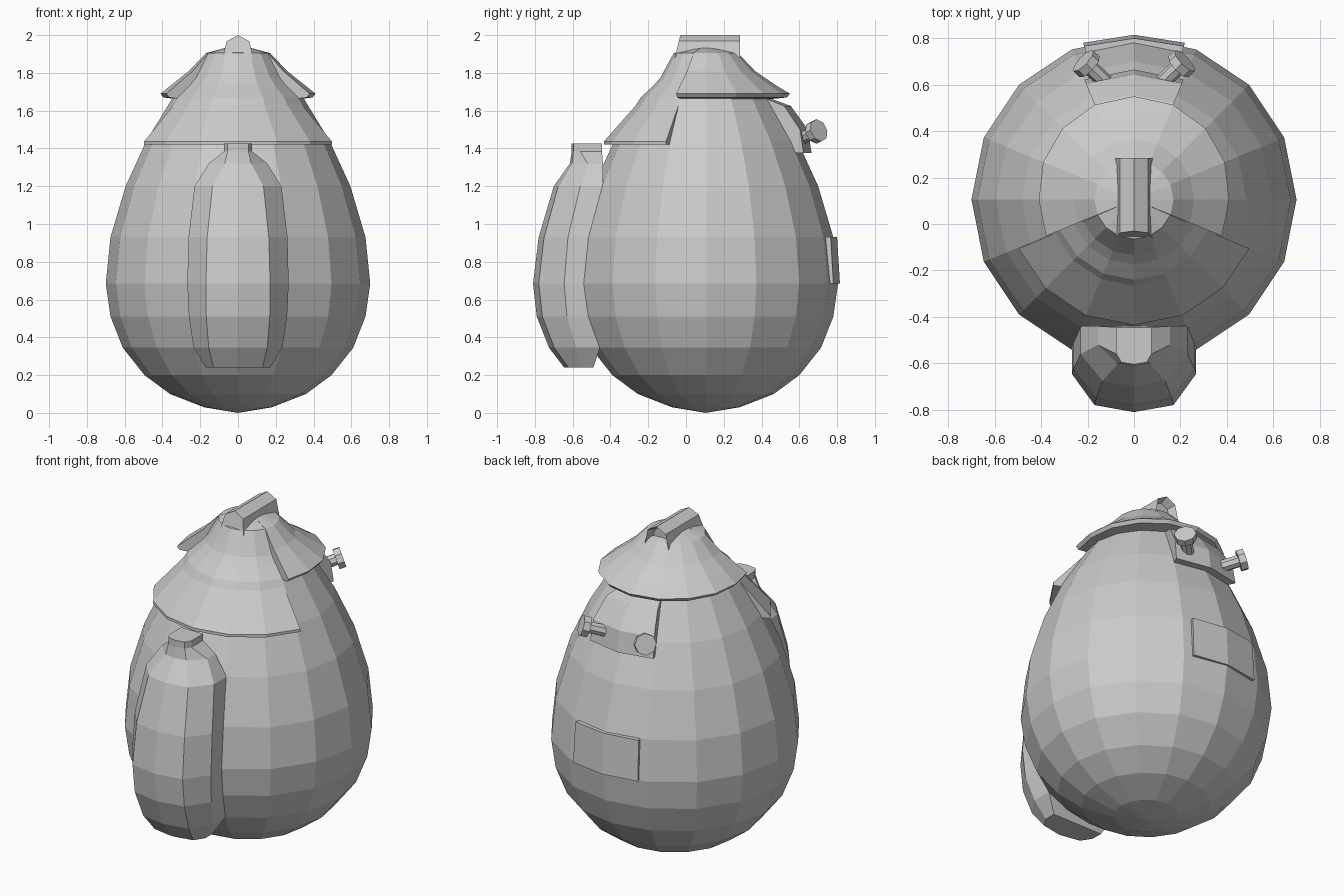
import bpy, bmesh
from math import radians, cos, sin
from mathutils import Vector

if "Cube" in bpy.data.objects:
    bpy.data.objects.remove(bpy.data.objects["Cube"])

CY = 0.105  # y of the egg axis


def finish(name, bm):
    bmesh.ops.remove_doubles(bm, verts=bm.verts, dist=0.0005)
    bmesh.ops.recalc_face_normals(bm, faces=bm.faces)
    me = bpy.data.meshes.new(name)
    bm.to_mesh(me)
    bm.free()
    ob = bpy.data.objects.new(name, me)
    bpy.context.collection.objects.link(ob)
    return ob


def bridge(bm, a, b, closed=True):
    n = len(a)
    for i in range(n if closed else n - 1):
        j = (i + 1) % n
        bm.faces.new((a[i], a[j], b[j], b[i]))


def sweep(name, angles, profile, full=False):
    """Turn a profile of (radius, z) about the egg axis; partial turns are capped.
    profile may be a function of the angle."""
    bm = bmesh.new()
    rings = []
    for a in angles:
        pts = profile(a) if callable(profile) else profile
        c, s = cos(radians(a)), sin(radians(a))
        rings.append([bm.verts.new((r * c, CY + r * s, z)) for r, z in pts])
    for a, b in zip(rings, rings[1:]):
        bridge(bm, a, b, not full)
    if full:
        bridge(bm, rings[-1], rings[0], False)
    else:
        bm.faces.new(rings[0])
        bm.faces.new(rings[-1])
    return finish(name, bm)


STEP = 22.5

# Egg body, 16 sides
sweep("body", [i * STEP for i in range(16)],
      [(0, 0), (0.18, 0.03), (0.36, 0.10), (0.495, 0.2), (0.61, 0.345),
       (0.675, 0.51), (0.7, 0.685), (0.675, 0.93), (0.595, 1.2), (0.485, 1.44),
       (0.345, 1.67), (0.15, 1.85), (0, 1.9)], full=True)

# Front half of the hood, hanging low
sweep("hood_front", [-157, -135, -112.5, -90, -67.5, -45, -23],
      [(0, 1.95), (0.17, 1.905), (0.24, 1.775), (0.54, 1.437), (0.54, 1.42),
       (0.45, 1.42), (0.15, 1.75), (0, 1.8)])


# Back half of the hood, flaring into a brim that is longest at the back
def brim(a):
    k = max(0.0, sin(radians(a)))
    return [(0, 1.95), (0.17, 1.905), (0.26, 1.81), (0.335 + 0.035 * k, 1.75 - 0.015 * k),
            (0.41 + 0.035 * k, 1.69), (0.395 + 0.035 * k, 1.67), (0.28, 1.655),
            (0.1, 1.75), (0, 1.8)]


sweep("hood_brim", [i * STEP for i in range(-1, 10)], brim)

# Raised plates on the back
sweep("upper_plate", [67.5, 90, 112.5],
      [(0.45, 1.375), (0.56, 1.375), (0.54, 1.5), (0.45, 1.625), (0.3, 1.68)])
sweep("lower_plate", [72, 90, 108],
      [(0.6, 0.685), (0.71, 0.685), (0.695, 0.93), (0.6, 0.93)])

# Crest on top of the hood with a small recess in its back end
bm = bmesh.new()
sec = [(-0.08, 1.88), (-0.06, 1.968), (0, 2.0), (0.06, 1.968), (0.08, 1.88)]
front = [bm.verts.new((x, -0.055 + 0.25 * (z - 1.9), z)) for x, z in sec]
back = [bm.verts.new((x, 0.285, z)) for x, z in sec]
bridge(bm, front, back)
bm.faces.new(front)
end = bm.faces.new(back)
bmesh.ops.recalc_face_normals(bm, faces=bm.faces)
bmesh.ops.inset_region(bm, faces=[end], thickness=0.02, depth=0)
bmesh.ops.translate(bm, verts=end.verts, vec=(0, -0.05, 0))
finish("crest", bm)

# Lobed pod on the front: z, inner half width, outer half width, front y, side y, back y
rows = [(0.24, 0.13, 0.17, -0.645, -0.56, -0.49),
        (0.345, 0.155, 0.235, -0.725, -0.58, -0.455),
        (0.51, 0.168, 0.26, -0.79, -0.63, -0.45),
        (0.685, 0.17, 0.268, -0.81, -0.645, -0.45),
        (0.93, 0.163, 0.262, -0.78, -0.625, -0.45),
        (1.2, 0.135, 0.23, -0.70, -0.56, -0.44),
        (1.32, 0.07, 0.155, -0.615, -0.52, -0.44),
        (1.385, 0.055, 0.075, -0.605, -0.56, -0.445),
        (1.425, 0.055, 0.075, -0.605, -0.56, -0.445)]
bm = bmesh.new()
rings = []
for z, xi, xo, yf, ys, yb in rows:
    d = 0.03 * xi / 0.17
    half = [(xi, yf + d), (xo, ys), (xo, yb)]
    pts = [(0, yf)] + half + [(-x, y) for x, y in reversed(half)]
    rings.append([bm.verts.new((x, y, z)) for x, y in pts])
for a, b in zip(rings, rings[1:]):
    bridge(bm, a, b)
bm.faces.new(rings[0])
bm.faces.new(rings[-1])
finish("front_pod", bm)

# Pair of knobs beside the upper plate
for side, label in ((1, "right"), (-1, "left")):
    axis = Vector((0.68 * side, 0.65, 0.3)).normalized()
    rot = axis.to_track_quat('Z', 'Y').to_matrix().to_4x4()
    head = Vector((0.205 * side, 0.69, 1.49))
    for part, r, depth, pos in (("knob", 0.062, 0.04, head),
                                ("knob_stem", 0.035, 0.12, head - axis * 0.06)):
        bm = bmesh.new()
        bmesh.ops.create_cone(bm, cap_ends=True, segments=8, radius1=r, radius2=r, depth=depth)
        bmesh.ops.transform(bm, matrix=rot, verts=bm.verts)
        bmesh.ops.translate(bm, verts=bm.verts, vec=pos)
        finish(part + "_" + label, bm)
